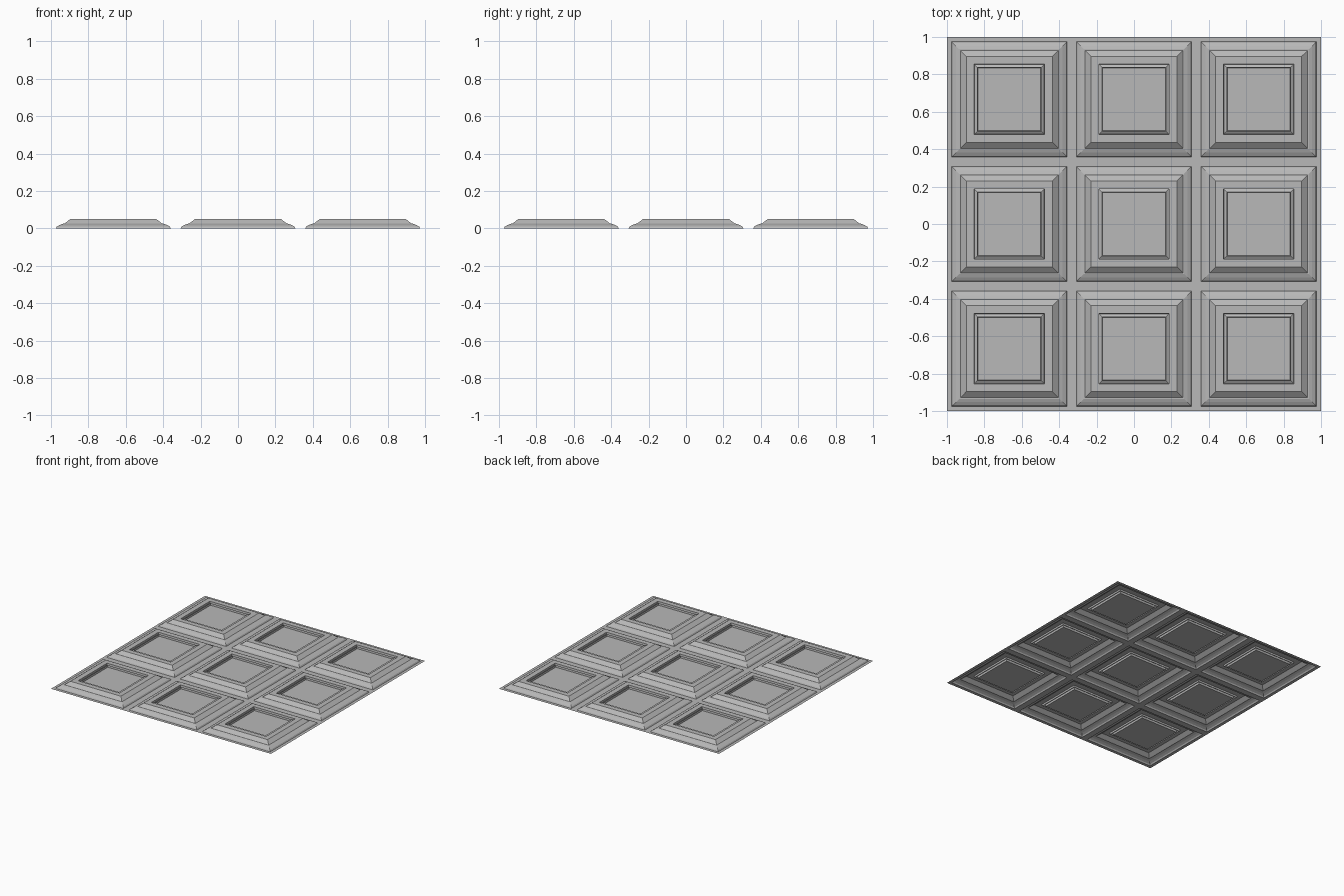
import bpy
import bmesh

cube = bpy.data.objects.get("Cube")
if cube:
    bpy.data.objects.remove(cube, do_unlink=True)

# Plain grey finish
grey = bpy.data.materials.new("plain_grey")
grey.use_nodes = True
colour = (0.48, 0.48, 0.48, 1)
grey.diffuse_color = colour
grey.node_tree.nodes["Principled BSDF"].inputs["Base Color"].default_value = colour

PITCH = 2 / 3
# Coffer moulding as (half width, height), from the sheet to the centre panel
PROFILE = [(PITCH / 2, 0), (0.308, 0), (0.302, 0.01), (0.285, 0.019), (0.268, 0.025),
           (0.262, 0.025), (0.23, 0.05), (0.188, 0.05), (0.186, 0.036),
           (0.17, 0.046), (0.168, 0.03)]


def square_ring(bm, cx, cy, half, z):
    corners = [(-1, -1), (1, -1), (1, 1), (-1, 1)]
    return [bm.verts.new((cx + sx * half, cy + sy * half, z)) for sx, sy in corners]


def add_coffer(bm, cx, cy):
    rings = [square_ring(bm, cx, cy, half, z) for half, z in PROFILE]
    for outer, inner in zip(rings, rings[1:]):
        for i in range(4):
            j = (i + 1) % 4
            bm.faces.new((outer[i], outer[j], inner[j], inner[i]))
    bm.faces.new(rings[-1])


# Three by three grid of coffers, joined into one open sheet
bm = bmesh.new()
for col in (-1, 0, 1):
    for row in (-1, 0, 1):
        add_coffer(bm, col * PITCH, row * PITCH)
bmesh.ops.remove_doubles(bm, verts=bm.verts, dist=0.0005)

mesh = bpy.data.meshes.new("coffered_panel")
bm.to_mesh(mesh)
bm.free()
mesh.materials.append(grey)
panel = bpy.data.objects.new("coffered_panel", mesh)
bpy.context.collection.objects.link(panel)
